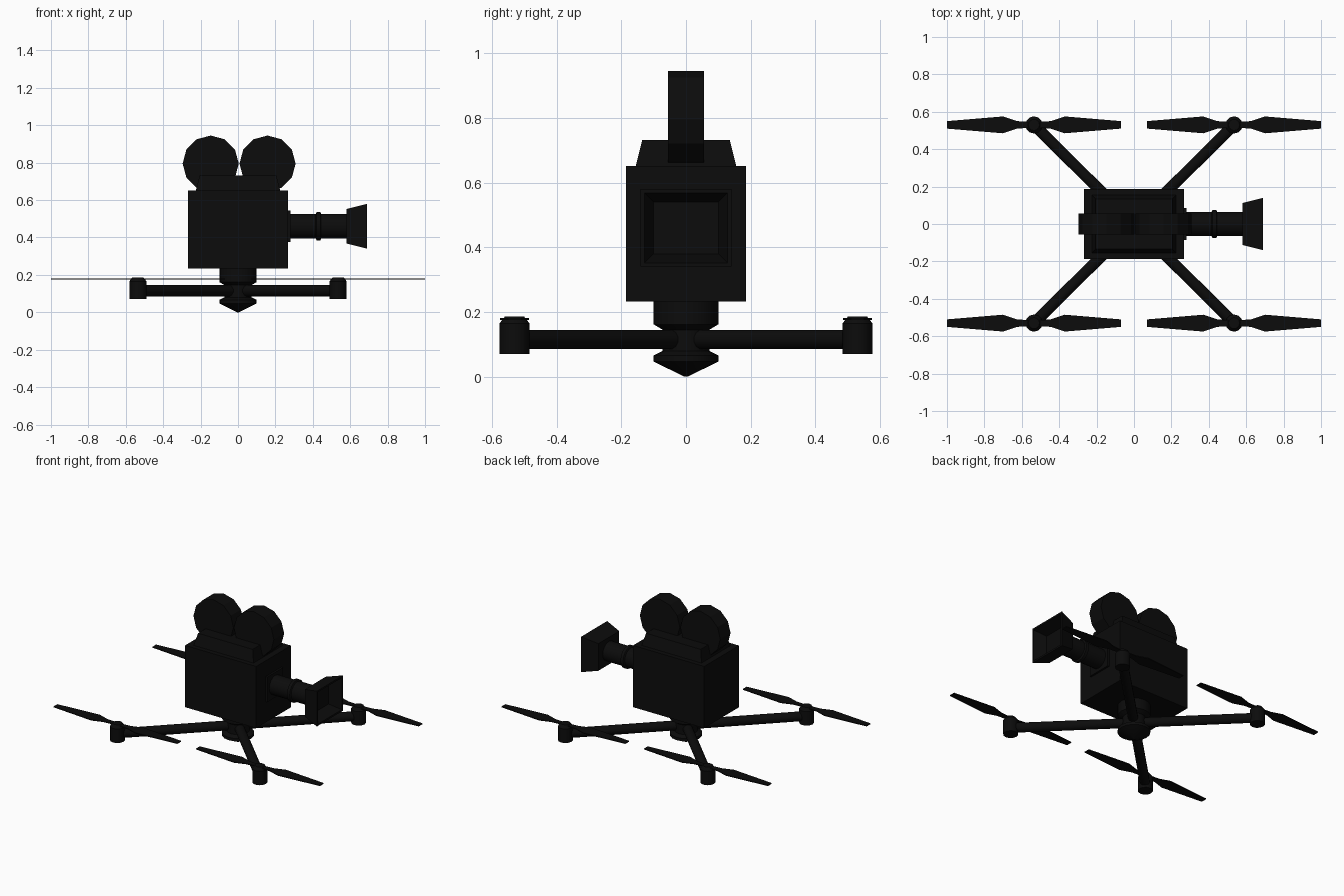
import bpy, bmesh, math
from mathutils import Matrix, Vector

if "Cube" in bpy.data.objects:
    bpy.data.objects.remove(bpy.data.objects["Cube"])

black = bpy.data.materials.new("matte_black")
black.diffuse_color = (0.0035, 0.0035, 0.0035, 1)
black.use_nodes = True
black.node_tree.nodes["Principled BSDF"].inputs["Base Color"].default_value = black.diffuse_color


def finish(name, bm, smooth=False):
    bmesh.ops.recalc_face_normals(bm, faces=bm.faces)
    me = bpy.data.meshes.new(name)
    bm.to_mesh(me)
    bm.free()
    ob = bpy.data.objects.new(name, me)
    bpy.context.collection.objects.link(ob)
    me.materials.append(black)
    if smooth:
        bpy.context.view_layer.objects.active = ob
        ob.select_set(True)
        bpy.ops.object.shade_smooth_by_angle(angle=math.radians(35))
        ob.select_set(False)
    return ob


def loft(name, rings, smooth=False):
    """Skin a list of equally long point rings and cap both ends."""
    bm = bmesh.new()
    vs = [[bm.verts.new(p) for p in r] for r in rings]
    n = len(vs[0])
    for a, b in zip(vs, vs[1:]):
        for i in range(n):
            j = (i + 1) % n
            bm.faces.new((a[i], a[j], b[j], b[i]))
    bm.faces.new(vs[0])
    bm.faces.new(vs[-1])
    return finish(name, bm, smooth)


def turned(name, profile, centre, axis, sides, smooth=True, phase=0.0):
    """Profile of (radius, position) pairs turned about an axis."""
    rot = Vector((0, 0, 1)).rotation_difference(Vector(axis)).to_matrix()
    rings = []
    for r, h in profile:
        rings.append([Vector(centre) + rot @ Vector((
            r * math.cos(phase + 2 * math.pi * i / sides),
            r * math.sin(phase + 2 * math.pi * i / sides), h))
            for i in range(sides)])
    return loft(name, rings, smooth)


def rect_z(x, y, z):
    return [(-x, -y, z), (x, -y, z), (x, y, z), (-x, y, z)]


def rect_x(x, y, h, zc):
    return [(x, -y, zc - h), (x, y, zc - h), (x, y, zc + h), (x, -y, zc + h)]


# Camera body and sloped top housing
loft("camera_body", [rect_z(0.267, 0.186, 0.233), rect_z(0.267, 0.186, 0.652)])
loft("top_housing", [rect_z(0.225, 0.155, 0.652), rect_z(0.205, 0.135, 0.732)])

# Film reels
for side, x in (("left", -0.146), ("right", 0.158)):
    turned(side + "_film_reel", [(0.15, -0.055), (0.15, 0.055)],
           (x, 0, 0.795), (0, 1, 0), 12, False, math.radians(0))

# Lens mount, barrel with focus ring, and open flared hood
LZ = 0.46
loft("lens_mount", [rect_x(0.26, 0.085, 0.085, LZ), rect_x(0.28, 0.085, 0.085, LZ)])
turned("lens_barrel", [(0.065, 0.27), (0.065, 0.415), (0.075, 0.42), (0.075, 0.44),
                       (0.065, 0.445), (0.065, 0.59)], (0, 0, LZ), (1, 0, 0), 16)
loft("lens_hood", [rect_x(0.58, 0.112, 0.092, LZ), rect_x(0.69, 0.14, 0.12, LZ),
                   rect_x(0.69, 0.128, 0.108, LZ), rect_x(0.61, 0.1, 0.08, LZ)])

# Central hub with pointed base
turned("hub", [(0.005, 0.0), (0.1, 0.047), (0.1, 0.066), (0.072, 0.08), (0.072, 0.145),
               (0.1, 0.162), (0.1, 0.24)], (0, 0, 0), (0, 0, 1), 16)

# Four arms, motors and two-bladed rotors
MX, MY = 0.535, 0.53
BLADE = [(0.465, 0.02), (0.165, 0.045), (0.09, 0.02), (0.0, 0.014)]
for sx, xn in ((-1, "left"), (1, "right")):
    for sy, yn in ((-1, "front"), (1, "back")):
        tag = yn + "_" + xn
        cx, cy = sx * MX, sy * MY
        span = math.hypot(MX, MY)
        turned(tag + "_arm", [(0.031, 0.03), (0.031, span)], (0, 0, 0.115),
               (cx / span, cy / span, 0), 12)
        turned(tag + "_motor", [(0.046, 0.07), (0.046, 0.165), (0.03, 0.186)],
               (cx, cy, 0), (0, 0, 1), 12)
        half = BLADE + [(-x, w) for x, w in BLADE[-2::-1]]
        outline = half + [(-x, -w) for x, w in half]
        loft(tag + "_rotor", [[(cx + x, cy + y, z) for x, y in outline]
                              for z in (0.175, 0.181)])
